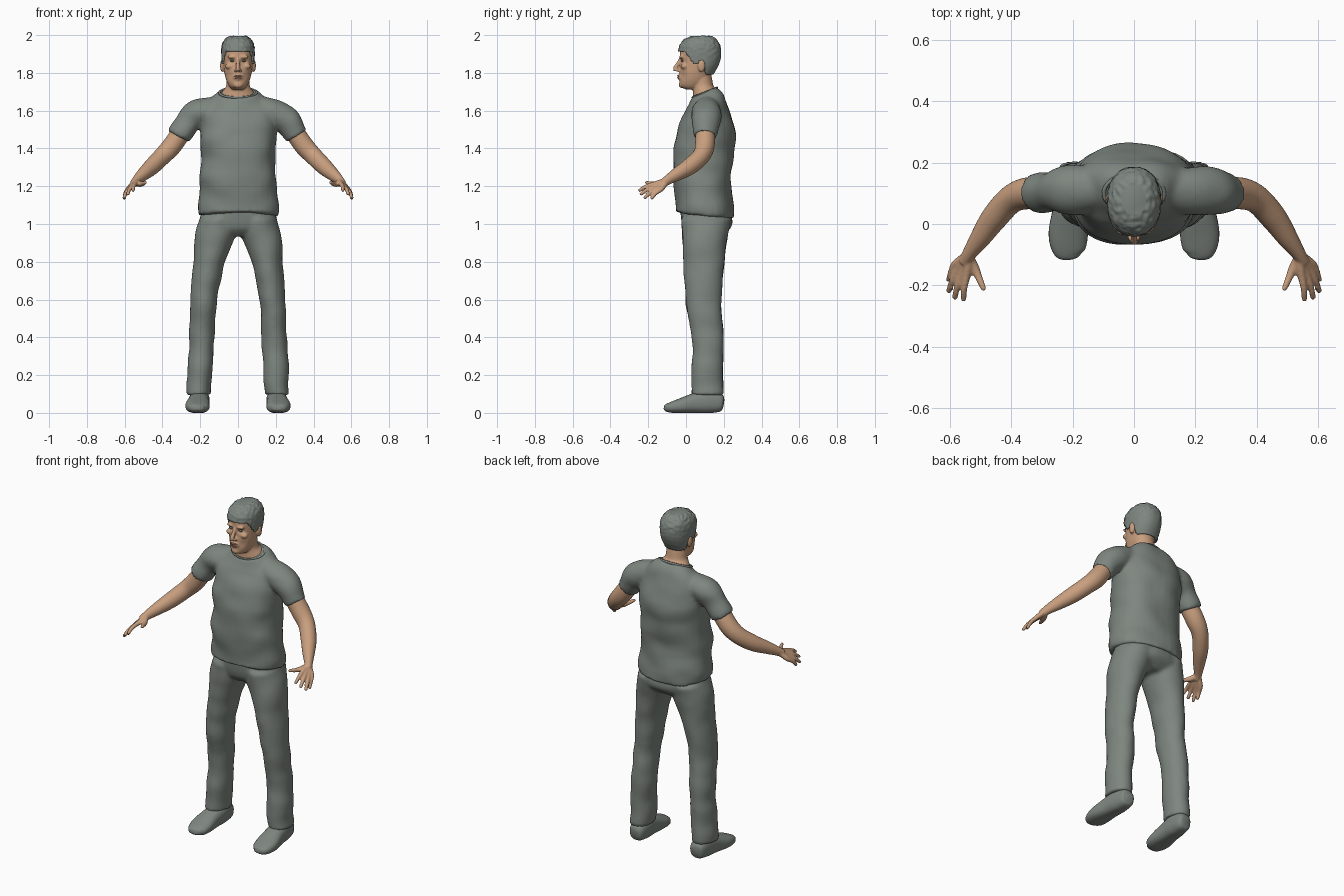
import bpy, bmesh, math
from mathutils import Vector, noise

old = bpy.data.objects.get("Cube")
if old:
    bpy.data.objects.remove(old, do_unlink=True)


def material(name, rgb):
    m = bpy.data.materials.new(name)
    m.use_nodes = True
    m.diffuse_color = (*rgb, 1)
    b = m.node_tree.nodes["Principled BSDF"]
    b.inputs["Base Color"].default_value = (*rgb, 1)
    b.inputs["Roughness"].default_value = 0.8
    return m


GREY = material("grey green", (0.21, 0.24, 0.215))
SKIN = material("skin", (0.58, 0.345, 0.21))
LIP = material("lip brown", (0.40, 0.20, 0.13))


def spline(rows, steps):
    """Catmull-Rom through rows of numbers."""
    out = []
    for i in range(len(rows) - 1):
        a, b, c, d = (rows[min(max(i + j, 0), len(rows) - 1)] for j in (-1, 0, 1, 2))
        for s in range(steps):
            t = s / steps
            out.append([0.5 * (2 * q + (r - p) * t + (2 * p - 5 * q + 4 * r - w) * t * t
                               + (3 * q - p - 3 * r + w) * t ** 3)
                        for p, q, r, w in zip(a, b, c, d)])
    return out + [list(rows[-1])]


def select(objs):
    bpy.ops.object.select_all(action='DESELECT')
    for o in objs:
        o.select_set(True)
    bpy.context.view_layer.objects.active = objs[0]


def add_mesh(name, bm, mat):
    bmesh.ops.recalc_face_normals(bm, faces=bm.faces)
    for f in bm.faces:
        f.smooth = True
    me = bpy.data.meshes.new(name)
    bm.to_mesh(me)
    bm.free()
    me.materials.append(mat)
    o = bpy.data.objects.new(name, me)
    bpy.context.collection.objects.link(o)
    return o


def loft(name, rows, mat, level=True, n=32, steps=5, power=2.0):
    """Rows are x, y, z, half width, half depth, tilt. Level rings stay horizontal."""
    rows = spline([tuple(r) + (0,) * (6 - len(r)) for r in rows], steps)
    mids = [Vector(r[:3]) for r in rows]
    bm = bmesh.new()
    rings = []
    for i, r in enumerate(rows):
        side, up = Vector((1, 0, 0)), Vector((0, 1, r[5]))
        if not level:
            t = (mids[min(i + 1, len(mids) - 1)] - mids[max(i - 1, 0)]).normalized()
            side = t.cross(Vector((0, 0, 1))).normalized()
            up = side.cross(t)
        ring = []
        for k in range(n):
            a = 2 * math.pi * k / n
            c, s = math.cos(a), math.sin(a)
            c = math.copysign(abs(c) ** (2 / power), c)
            s = math.copysign(abs(s) ** (2 / power), s)
            ring.append(bm.verts.new(mids[i] + side * c * r[3] + up * s * r[4]))
        rings.append(ring)
    for p, q in zip(rings, rings[1:]):
        for k in range(n):
            bm.faces.new((p[k], p[(k + 1) % n], q[(k + 1) % n], q[k]))
    bm.faces.new(rings[0])
    bm.faces.new(rings[-1])
    return add_mesh(name, bm, mat)


def ball(name, at, size, mat):
    bm = bmesh.new()
    bmesh.ops.create_uvsphere(bm, u_segments=20, v_segments=12, radius=1)
    for v in bm.verts:
        v.co = Vector(a + b * c for a, b, c in zip(at, v.co, size))
    return add_mesh(name, bm, mat)


def modify(o, kind, **settings):
    m = o.modifiers.new(kind.title(), kind)
    for k, v in settings.items():
        setattr(m, k, v)


def fuse(name, parts, voxel, smooth, shape=None):
    """Join parts into one skin, then move its points by a rule."""
    mat = parts[0].data.materials[0]
    select(parts)
    bpy.ops.object.join()
    o = bpy.context.object
    o.name = name
    modify(o, 'REMESH', mode='VOXEL', voxel_size=voxel)
    modify(o, 'SMOOTH', factor=0.5, iterations=smooth)
    bpy.ops.object.convert(target='MESH')
    o.data.materials.clear()
    o.data.materials.append(mat)
    if shape:
        moves = [shape(v.co.copy(), v.normal.copy()) for v in o.data.vertices]
        for v, m in zip(o.data.vertices, moves):
            v.co += m
    bpy.ops.object.shade_smooth()
    return o


def mirror(o):
    modify(o, 'MIRROR', use_mirror_merge=False)


def flip(rows):
    return [(-r[0],) + tuple(r[1:]) for r in rows]


def folds(amount):
    return lambda co, no: no * amount * noise.noise(Vector((co.x * 7, co.y * 7, co.z * 10)))


# Shirt: torso and two sleeves
torso = [(0, .098, 1.045, .212, .158, -.1), (0, .098, 1.10, .212, .158, -.06),
         (0, .086, 1.20, .202, .154), (0, .09, 1.33, .198, .16), (0, .10, 1.45, .20, .16),
         (0, .11, 1.54, .20, .142), (0, .112, 1.61, .19, .115, .1),
         (0, .112, 1.66, .15, .092, .25), (0, .10, 1.695, .102, .07, .4)]
sleeve = [(.08, .11, 1.62, .06, .06), (.16, .11, 1.60, .078, .072), (.22, .11, 1.578, .08, .077),
          (.27, .105, 1.535, .07, .07), (.315, .10, 1.462, .062, .064)]
fuse("shirt", [loft("torso", torso, GREY, power=2.25),
               loft("sleeve", sleeve, GREY, level=False),
               loft("sleeve", flip(sleeve), GREY, level=False)], .011, 5, folds(.012))

# Collar band
bpy.ops.mesh.primitive_torus_add(major_segments=48, minor_segments=8, major_radius=1,
                                 minor_radius=.07, location=(0, .10, 1.695), rotation=(.38, 0, 0))
collar = bpy.context.object
collar.name = "collar"
collar.scale = (.098, .07, .10)
collar.data.materials.append(GREY)
bpy.ops.object.shade_smooth()

# Trousers: hips and two legs
hips = [(0, .10, 1.08, .19, .135), (0, .112, 1.01, .208, .135), (0, .11, .97, .20, .12),
        (0, .105, .935, .12, .08)]
leg = [(.105, .108, 1.03, .10, .132), (.117, .102, .95, .109, .122), (.153, .094, .80, .084, .108),
       (.183, .093, .57, .069, .094), (.192, .116, .40, .068, .084), (.20, .113, .22, .066, .083),
       (.207, .113, .095, .065, .084)]
fuse("trousers", [loft("hips", hips, GREY), loft("leg", leg, GREY),
                  loft("leg", flip(leg), GREY)], .011, 4, folds(.007))

# Shoes, with the sole flattened onto the ground
shoe = loft("shoes", [(.20, .20, .05, .02, .02), (.20, .185, .052, .042, .046),
                      (.203, .12, .06, .053, .062), (.208, .05, .052, .056, .054),
                      (.214, -.03, .037, .064, .039), (.212, -.085, .028, .054, .027),
                      (.208, -.11, .026, .03, .016), (.207, -.116, .026, .01, .006)],
            GREY, level=False, power=2.5)
for v in shoe.data.vertices:
    v.co.z = max(v.co.z, 0)
mirror(shoe)

# Arms, with palm and fingers fused in
arm = [(.27, .10, 1.53, .05, .05), (.345, .10, 1.42, .052, .052), (.40, .08, 1.36, .046, .048),
       (.455, .02, 1.305, .043, .045), (.50, -.045, 1.265, .034, .036),
       (.533, -.092, 1.236, .024, .027), (.553, -.125, 1.213, .02, .022)]
parts = [loft("arm", arm, SKIN, level=False, n=24)]
tips = [(.555, -.25, 1.175), (.584, -.243, 1.155), (.604, -.222, 1.135), (.603, -.185, 1.132)]
wrist = Vector((.535, -.095, 1.233))
for i, tip in enumerate(tips):
    knuckle = Vector((.545, -.166, 1.212)).lerp(Vector((.583, -.133, 1.183)), i / 3)
    end = Vector(tip)
    bend = knuckle.lerp(end, .55) + Vector((.003, 0, .007))
    path = [(wrist.lerp(knuckle, .15), .014), (wrist.lerp(knuckle, .6), .015), (knuckle, .0135),
            (bend, .0105), (end.lerp(bend, .12), .009), (end, .004)]
    parts.append(loft("finger", [(*p, r, r) for p, r in path], SKIN, level=False, n=12))
thumb = [(.54, -.105, 1.225, .016, .016), (.521, -.14, 1.212, .016, .016),
         (.505, -.175, 1.213, .012, .012), (.491, -.208, 1.219, .009, .009),
         (.487, -.217, 1.221, .004, .004)]
parts.append(loft("thumb", thumb, SKIN, level=False, n=12))
mirror(fuse("arms", parts, .005, 2))

# Head profile: height, front, back, half width
profile = [(1.712, .0, .06, .028), (1.728, -.029, .09, .046), (1.76, -.035, .12, .062),
           (1.80, -.034, .14, .072), (1.84, -.031, .163, .077), (1.88, -.033, .176, .079),
           (1.92, -.031, .176, .079), (1.95, -.02, .168, .073), (1.975, .008, .148, .056),
           (1.988, .04, .12, .03)]


def head_rows(grow):
    return [(0, (f + b) / 2, z + grow * (z - 1.85) * 6, w + grow, (b - f) / 2 + grow)
            for z, f, b, w in profile]


def face_shape(co, no):
    """Sunken eye sockets, hollow cheeks."""
    if co.y > .03:
        return Vector()
    socket = math.exp(-((abs(co.x) - .031) / .016) ** 2 - ((co.z - 1.863) / .012) ** 2)
    cheek = math.exp(-((abs(co.x) - .045) / .018) ** 2 - ((co.z - 1.785) / .022) ** 2)
    return Vector((0, .010 * socket + .005 * cheek, 0))


neck = [(0, .10, 1.64, .10, .07), (0, .098, 1.695, .085, .062, .3), (0, .09, 1.73, .063, .056),
        (0, .08, 1.78, .06, .056), (0, .07, 1.83, .055, .055)]
nose = [(0, -.026, 1.878, .009, .009), (0, -.042, 1.85, .010, .010),
        (0, -.057, 1.824, .012, .012), (0, -.054, 1.811, .012, .010)]
parts = [loft("skull", head_rows(0), SKIN, power=2.2), loft("neck", neck, SKIN),
         loft("nose", nose, SKIN, level=False, n=16),
         ball("mouth", (0, -.031, 1.778), (.027, .013, .018), SKIN),
         ball("chin", (0, -.026, 1.737), (.024, .012, .017), SKIN)]
for s in (-1, 1):
    parts += [ball("brow", (s * .03, -.025, 1.884), (.027, .012, .009), SKIN),
              ball("cheekbone", (s * .046, -.008, 1.835), (.022, .02, .016), SKIN),
              ball("nostril", (s * .012, -.044, 1.813), (.009, .012, .008), SKIN),
              ball("ear", (s * .083, .082, 1.838), (.012, .020, .034), SKIN)]
fuse("head", parts, .005, 3, face_shape)

# Lips and eyes
for z, w in ((1.784, .023), (1.774, .019)):
    ball("lip", (0, -.040, z), (w, .0065, .0045), LIP)
mirror(ball("eyes", (.031, -.021, 1.863), (.012, .006, .005), GREY))


# Hair: a tufted shell trimmed along the hairline
def hairline(y):
    marks = [(-1, 1.918), (-.01, 1.916), (.022, 1.875), (.04, 1.85), (.062, 1.85),
             (.075, 1.868), (.095, 1.85), (.108, 1.79), (1, 1.775)]
    for (a, p), (b, q) in zip(marks, marks[1:]):
        if y <= b:
            return p + (q - p) * (y - a) / (b - a)


hair = loft("hair", head_rows(.009), GREY, n=96, steps=8, power=2.2)
bm = bmesh.new()
bm.from_mesh(hair.data)
low = [f for f in bm.faces if f.calc_center_median().z < hairline(f.calc_center_median().y)]
bmesh.ops.delete(bm, geom=low, context='FACES')
bm.normal_update()
for v in bm.verts:
    v.co += v.normal * .005 * noise.noise(v.co * 60) * min(1, max(.1, (v.co.z - 1.86) * 10))
bm.to_mesh(hair.data)
bm.free()
modify(hair, 'SOLIDIFY', thickness=.012, offset=-1)
